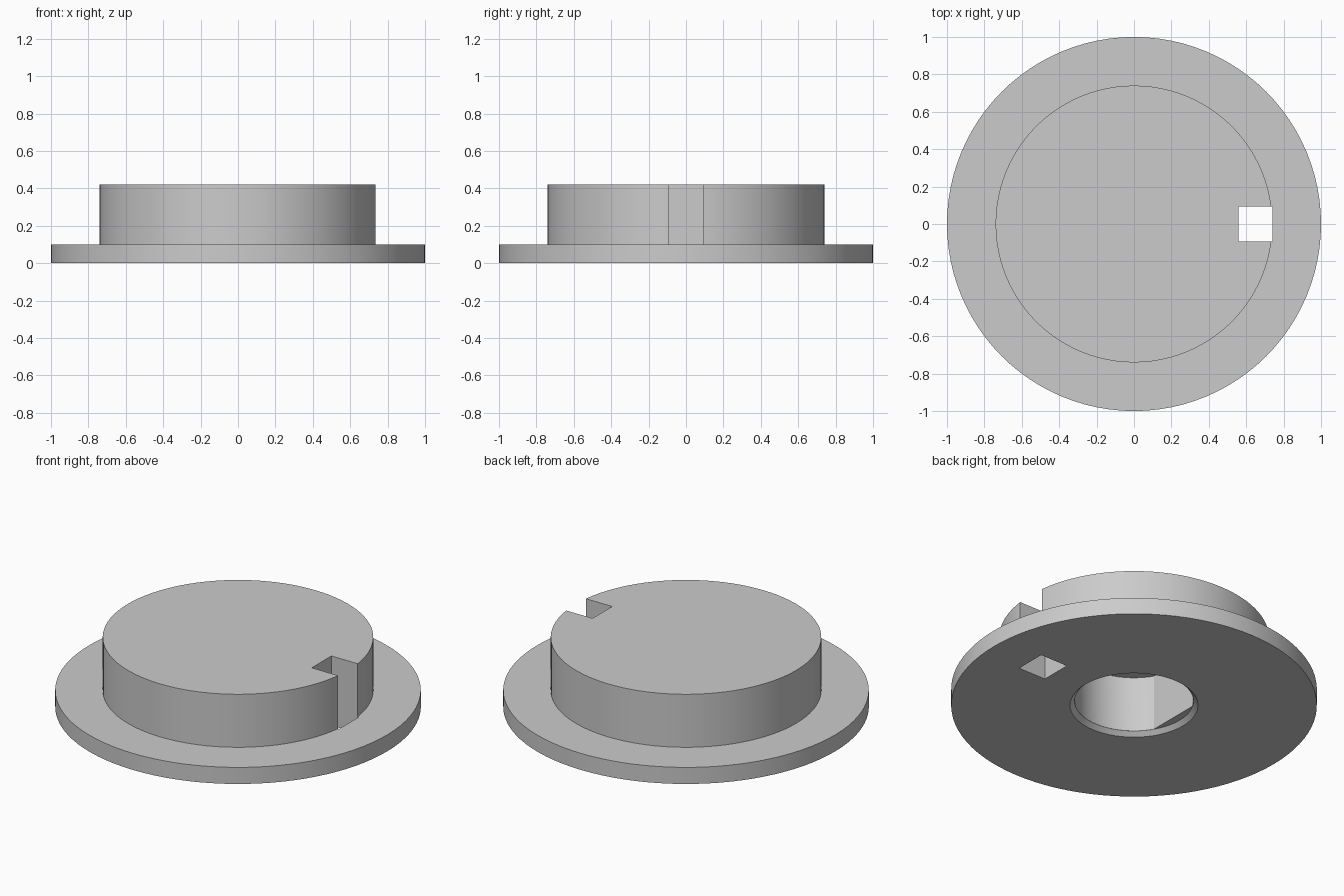
import bpy, bmesh, math
from mathutils import Matrix, Vector

cube = bpy.data.objects.get("Cube")
if cube:
    bpy.data.objects.remove(cube, do_unlink=True)

SEGMENTS = 96

grey = bpy.data.materials.new("plain_grey")
grey.use_nodes = True
colour = (0.6, 0.6, 0.6, 1)
grey.diffuse_color = colour
grey.node_tree.nodes["Principled BSDF"].inputs["Base Color"].default_value = colour


def make_object(name, bm):
    bmesh.ops.recalc_face_normals(bm, faces=bm.faces)
    mesh = bpy.data.meshes.new(name)
    bm.to_mesh(mesh)
    bm.free()
    mesh.materials.append(grey)
    obj = bpy.data.objects.new(name, mesh)
    bpy.context.collection.objects.link(obj)
    return obj


def activate(obj):
    bpy.ops.object.select_all(action='DESELECT')
    obj.select_set(True)
    bpy.context.view_layer.objects.active = obj


def cut(target, cutter):
    cutter.hide_render = True
    mod = target.modifiers.new("cut", 'BOOLEAN')
    mod.operation = 'DIFFERENCE'
    mod.solver = 'EXACT'
    mod.object = cutter
    activate(target)
    bpy.ops.object.modifier_apply(modifier=mod.name)
    bpy.data.objects.remove(cutter, do_unlink=True)


# Flange, raised boss and chamfered bore mouth as one turned profile
profile = [(0, 0.025), (0.325, 0.025), (0.35, 0), (1, 0),
           (1, 0.1), (0.74, 0.1), (0.74, 0.42), (0, 0.42)]
bm = bmesh.new()
verts = [bm.verts.new((r, 0, z)) for r, z in profile]
edges = [bm.edges.new(pair) for pair in zip(verts, verts[1:])]
bmesh.ops.spin(bm, geom=verts + edges, cent=(0, 0, 0), axis=(0, 0, 1),
               angle=math.tau, steps=SEGMENTS, use_duplicate=False)
bmesh.ops.remove_doubles(bm, verts=bm.verts, dist=1e-4)
body = make_object("flanged_cap", bm)

# Blind bore with one flat side
bm = bmesh.new()
bmesh.ops.create_cone(bm, cap_ends=True, segments=SEGMENTS, radius1=0.3245,
                      radius2=0.3245, depth=0.46,
                      matrix=Matrix.Translation((0, 0, 0.13)))
bmesh.ops.bisect_plane(bm, geom=bm.verts[:] + bm.edges[:] + bm.faces[:],
                       plane_co=(-0.28, 0, 0), plane_no=(-1, 0, 0),
                       clear_outer=True)
bmesh.ops.holes_fill(bm, edges=[e for e in bm.edges if e.is_boundary])
cut(body, make_object("bore_cutter", bm))

# Square keyway through boss and flange
bm = bmesh.new()
bmesh.ops.create_cube(bm, size=1)
bmesh.ops.scale(bm, vec=Vector((0.183, 0.187, 1)), verts=bm.verts)
bmesh.ops.translate(bm, vec=Vector((0.6495, 0, 0.3)), verts=bm.verts)
cut(body, make_object("keyway_cutter", bm))

activate(body)
bpy.ops.object.shade_smooth_by_angle(angle=math.radians(30))
